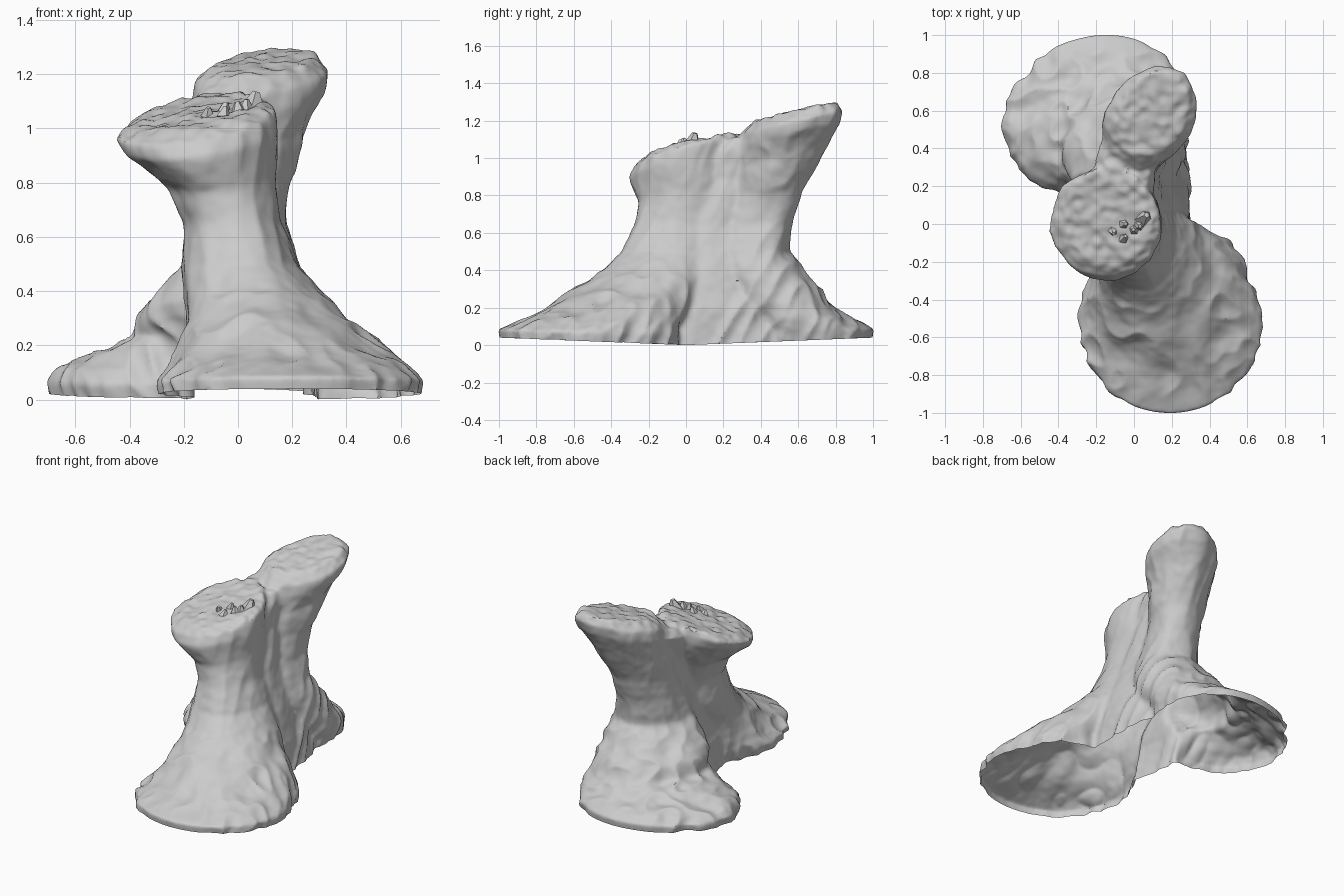
import bpy, bmesh, math
from mathutils import Vector, noise

if "Cube" in bpy.data.objects:
    bpy.data.objects.remove(bpy.data.objects["Cube"])

stone = bpy.data.materials.new("grey_stone")
stone.use_nodes = True
GREY = (0.6, 0.6, 0.6, 1)
stone.diffuse_color = GREY
stone.node_tree.nodes["Principled BSDF"].inputs["Base Color"].default_value = GREY

SIDES = 40


def smooth(a, b, t):
    t = min(1, max(0, (t - a) / (b - a)))
    return t * t * (3 - 2 * t)


def loft(bm, sections, tilt=(0, 0), skew=(0, 0)):
    """Stack oval sections (z, x0, x1, y0, y1); the upper ones lean by tilt,
    and the ovals are sheared by skew (at the foot, at the cap)."""
    rings = []
    for z, x0, x1, y0, y1 in sections:
        rx, ry = (x1 - x0) / 2, (y1 - y0) / 2
        shear = skew[0] + (skew[1] - skew[0]) * smooth(0.3, 1.0, z)
        ring = []
        for i in range(SIDES):
            a = math.tau * i / SIDES
            dy = ry * math.sin(a)
            dx = rx * math.cos(a) + shear * dy
            lean = smooth(0.6, 1.0, z) * (tilt[0] * dx + tilt[1] * dy)
            ring.append(bm.verts.new((x0 + rx + dx, y0 + ry + dy, z + lean)))
        rings.append(ring)
    for low, high in zip(rings, rings[1:]):
        for i in range(SIDES):
            j = (i + 1) % SIDES
            bm.faces.new((low[i], low[j], high[j], high[i]))
    bm.faces.new(rings[0][::-1])
    bm.faces.new(rings[-1])


bm = bmesh.new()
# Front column: wide foot, narrow waist, leaning cap
loft(bm, [
    (-.06, -.28, .66, -.99, -.08), (.05, -.30, .68, -1.005, -.05),
    (.12, -.25, .63, -.88, 0), (.2, -.22, .53, -.75, .05),
    (.3, -.2, .41, -.59, .1), (.4, -.2, .31, -.44, .15),
    (.5, -.2, .22, -.345, .2), (.65, -.2, .16, -.28, .22),
    (.8, -.26, .14, -.255, .25), (.9, -.36, .14, -.29, .28),
    (.96, -.42, .14, -.31, .3), (1.02, -.45, .14, -.28, .3),
    (1.065, -.38, .1, -.21, .3)], (.16, .22))
# Back column: broad skirt, bulging knee, raised cap
loft(bm, [
    (-.06, -.66, .25, .17, .99), (.05, -.69, .27, .15, 1.005),
    (.1, -.66, .28, .17, .95), (.15, -.56, .29, .18, .87),
    (.2, -.45, .29, .17, .79), (.23, -.38, .29, .15, .76),
    (.3, -.36, .28, .1, .72), (.36, -.33, .27, .08, .67),
    (.42, -.27, .25, .08, .62), (.5, -.2, .22, .08, .55),
    (.65, -.18, .18, .12, .565), (.8, -.16, .19, .2, .62),
    (1.0, -.16, .25, .27, .74), (1.12, -.17, .32, .28, .82),
    (1.19, -.15, .33, .3, .84), (1.245, -.08, .28, .36, .81)],
    (.04, .22), (.15, .22))
# Web joining the columns
loft(bm, [
    (-.06, -.2, .31, -.4, .65), (.2, -.2, .29, -.35, .6),
    (.4, -.17, .23, -.25, .5), (.65, -.16, .15, -.2, .5),
    (.9, -.16, .1, -.1, .55), (1.06, -.21, .11, 0, .6),
    (1.12, -.16, .08, .08, .56)], (0, .18))
# Buttress on the left of the front foot
loft(bm, [
    (-.06, .18, .58, -.45, -.04), (.06, .18, .6, -.46, -.03),
    (.14, .16, .54, -.42, -.03), (.24, .12, .42, -.38, .02),
    (.36, .06, .28, -.3, .08)], skew=(-.2, 0))
source = bpy.data.meshes.new("rough_pillar")
bm.to_mesh(source)
bm.free()
rock = bpy.data.objects.new("rock_pillar", source)
bpy.context.collection.objects.link(rock)

# Fuse the parts into one skin
remesh = rock.modifiers.new("fuse", "REMESH")
remesh.mode = "VOXEL"
remesh.voxel_size = 0.013
soften = rock.modifiers.new("soften", "SMOOTH")
soften.factor = 0.5
soften.iterations = 8
graph = bpy.context.evaluated_depsgraph_get()
skin = bpy.data.meshes.new_from_object(rock.evaluated_get(graph))
rock.modifiers.clear()
rock.data = skin

# Open the underside, leaving a hollow shell
bm = bmesh.new()
bm.from_mesh(skin)
bmesh.ops.bisect_plane(bm, geom=bm.verts[:] + bm.edges[:] + bm.faces[:],
                       plane_co=(0, 0, 0), plane_no=(0, 0, 1), clear_inner=True)
bm.normal_update()

# Weathering: streaks down the sides, lumps, and pitted caps
moves = []
for v in bm.verts:
    x, y, z = v.co
    flow = Vector((x * 8 + z, y * 8 - 3.5 * z, z * 2))
    lump = noise.noise(Vector((x, y, z)) * 5)
    streak = 0.4 - abs(noise.noise(flow)) * 2
    pit = noise.noise(Vector((x, y, z)) * 20)
    top = smooth(0.5, 0.9, v.normal.z) * smooth(0.9, 1.0, z)
    foot = 1 - smooth(0.25, 0.5, z)
    depth = 0.012 * lump + (0.01 + 0.01 * foot) * streak * (1 - top)
    ends = 1 - smooth(0.85, 1.0, abs(y))
    moves.append(v.normal * ends * (depth + pit * (0.003 + 0.01 * top)))
for v, move in zip(bm.verts, moves):
    v.co += move
    # Rim rises towards the ends
    v.co.z = max(0, v.co.z) + 0.04 * abs(v.co.y) * (1 - smooth(0, 0.2, v.co.z))
bm.to_mesh(skin)
bm.free()

# Broken shards on the front cap
shards = [(.06, .04, .075), (.0, -.03, .05), (-.05, .0, .05),
          (-.11, -.04, .05), (.03, -.01, .05), (-.05, -.07, .045)]
objects = [rock]
for x, y, size in shards:
    bpy.ops.mesh.primitive_cone_add(vertices=5, radius1=size * 0.7, radius2=size * 0.2,
                                    depth=size, location=(x, y, 1.08 + 0.16 * x + 0.2 * y),
                                    rotation=(x * 4, y * 4, x * 30))
    shard = bpy.context.object
    shard.name = "cap_shard"
    objects.append(shard)

for obj in objects:
    obj.data.materials.clear()
    obj.data.materials.append(stone)
bpy.ops.object.select_all(action="DESELECT")
rock.select_set(True)
bpy.context.view_layer.objects.active = rock
bpy.ops.object.shade_smooth_by_angle(angle=math.radians(40))
